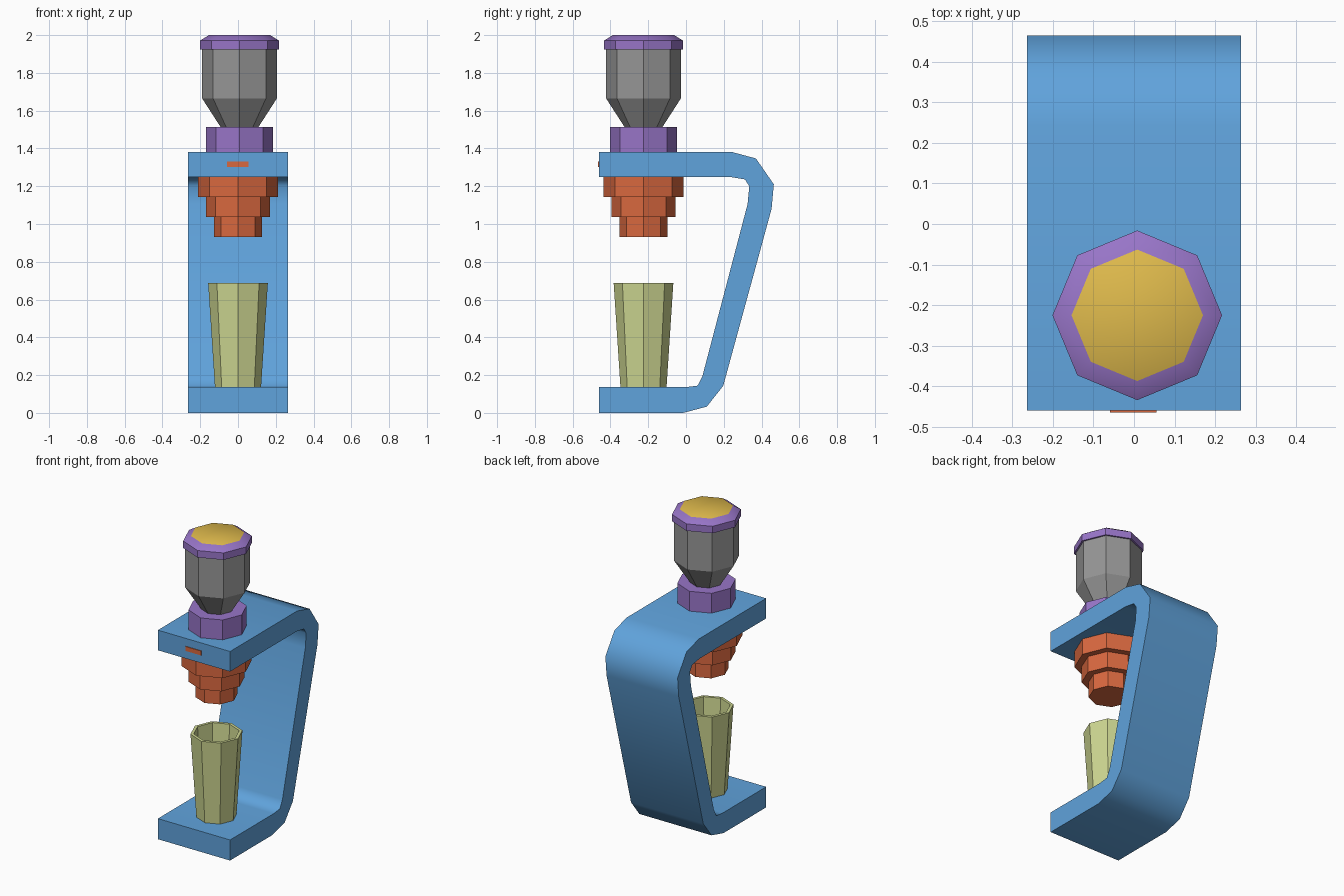
import bpy, bmesh, math

if "Cube" in bpy.data.objects:
    bpy.data.objects.remove(bpy.data.objects["Cube"])


def material(name, rgb):
    m = bpy.data.materials.new(name)
    lin = [((c / 255 + 0.055) / 1.055) ** 2.4 for c in rgb]
    m.diffuse_color = (*lin, 1)
    m.use_nodes = True
    m.node_tree.nodes["Principled BSDF"].inputs["Base Color"].default_value = m.diffuse_color
    return m


BLUE = material("blue", (96, 163, 220))
ORANGE = material("orange", (217, 104, 63))
PURPLE = material("purple", (152, 117, 200))
GREY = material("grey", (150, 150, 150))
YELLOW = material("yellow", (223, 186, 76))
GREEN = material("pale_green", (205, 214, 145))

CY = -0.225  # shared axis of the round parts


def finish(name, bm, mats, smooth=None):
    bmesh.ops.recalc_face_normals(bm, faces=bm.faces[:])
    me = bpy.data.meshes.new(name)
    bm.to_mesh(me)
    bm.free()
    ob = bpy.data.objects.new(name, me)
    bpy.context.collection.objects.link(ob)
    for m in mats:
        me.materials.append(m)
    if smooth:
        bpy.ops.object.select_all(action='DESELECT')
        ob.select_set(True)
        bpy.context.view_layer.objects.active = ob
        bpy.ops.object.shade_smooth_by_angle(angle=math.radians(smooth))
    return ob


def lathe(name, profile, mats, cx=0.0, smooth=None, top_mat=0):
    """Eight-sided turned solid from (radius, z) rings, capped at both ends."""
    bm = bmesh.new()
    rings = []
    for r, z in profile:
        rings.append([bm.verts.new((cx + r * math.cos(k * math.pi / 4),
                                    CY + r * math.sin(k * math.pi / 4), z)) for k in range(8)])
    for a, b in zip(rings, rings[1:]):
        for k in range(8):
            j = (k + 1) % 8
            bm.faces.new((a[k], a[j], b[j], b[k]))
    bm.faces.new(rings[0][::-1])
    bm.faces.new(rings[-1]).material_index = top_mat
    return finish(name, bm, mats, smooth)


# C-shaped frame: side profile (y, z) extruded across x
outer = [(-0.46, 0), (-0.015, 0), (0.11, 0.033), (0.197, 0.143), (0.453, 1.08),
         (0.465, 1.21), (0.37, 1.347), (0.24, 1.382), (-0.46, 1.382)]
inner = [(-0.46, 1.249), (0.235, 1.249), (0.312, 1.236), (0.335, 1.2), (0.326, 1.105),
         (0.087, 0.195), (0.061, 0.144), (-0.005, 0.136), (-0.46, 0.136)]
bm = bmesh.new()
face = bm.faces.new([bm.verts.new((-0.264, y, z)) for y, z in outer + inner])
ext = bmesh.ops.extrude_face_region(bm, geom=[face])
bmesh.ops.translate(bm, vec=(0.528, 0, 0),
                    verts=[g for g in ext["geom"] if isinstance(g, bmesh.types.BMVert)])
# the starting face is kept by the extrusion and closes the other side
finish("frame", bm, [BLUE], smooth=70)

# Front badge plate
bm = bmesh.new()
bmesh.ops.create_cube(bm, size=1)
bmesh.ops.scale(bm, vec=(0.115, 0.009, 0.029), verts=bm.verts[:])
bmesh.ops.translate(bm, vec=(-0.002, -0.4605, 1.316), verts=bm.verts[:])
finish("front_plate", bm, [ORANGE])

# Stepped dispensing head under the frame
for i, (r, z0, z1) in enumerate([(0.213, 1.143, 1.249), (0.17, 1.036, 1.143), (0.127, 0.93, 1.036)]):
    lathe(f"head_step_{i + 1}", [(r, z0), (r, z1)], [ORANGE])

# Collar, jar and lid above the frame
lathe("collar", [(0.177, 1.382), (0.177, 1.513)], [PURPLE], cx=0.008)
lathe("jar", [(0.1, 1.513), (0.198, 1.665), (0.198, 1.925)], [GREY], cx=0.008)
lathe("lid", [(0.209, 1.925), (0.209, 1.971), (0.162, 2.0)], [PURPLE, YELLOW],
      cx=0.008, smooth=40, top_mat=1)

# Hollow cup standing on the base
lathe("cup", [(0.122, 0.136), (0.158, 0.688), (0.138, 0.688), (0.104, 0.17)], [GREEN])
